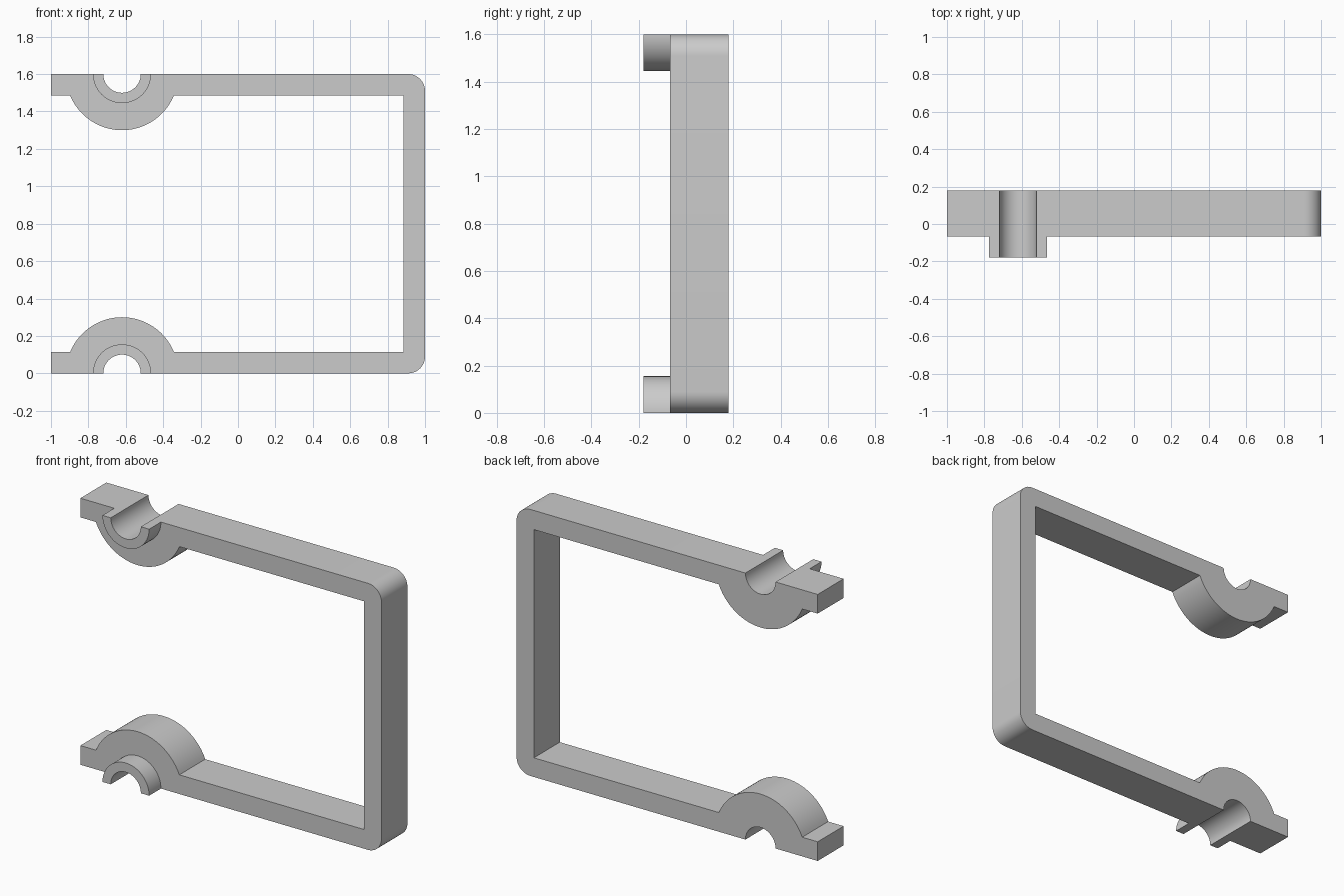
import bpy, bmesh, math

cube = bpy.data.objects.get("Cube")
if cube:
    bpy.data.objects.remove(cube, do_unlink=True)

HEIGHT = 1.6
BAR = 0.115                 # bar thickness
BACK, FRONT, COLLAR_FRONT = 0.179, -0.067, -0.179
BORE_X = -0.62
BORE_R, COLLAR_R, BOSS_R = 0.1, 0.155, 0.3
CORNER_R = 0.09

grey = bpy.data.materials.new("plain grey")
grey.use_nodes = True
grey.diffuse_color = (0.6, 0.6, 0.6, 1)
grey.node_tree.nodes["Principled BSDF"].inputs["Base Color"].default_value = (0.6, 0.6, 0.6, 1)


def arc(cx, cz, r, start, end, steps):
    """Points along an arc, angles in radians."""
    angles = [start + (end - start) * i / steps for i in range(steps + 1)]
    return [(cx + r * math.cos(a), cz + r * math.sin(a)) for a in angles]


def flip(points):
    """Mirror a profile from the lower arm to the upper arm."""
    return [(x, HEIGHT - z) for x, z in reversed(points)]


def extrude_profile(name, points, y0, y1):
    """Solid made by sweeping an x-z outline from y0 to y1."""
    bm = bmesh.new()
    face = bm.faces.new([bm.verts.new((x, y0, z)) for x, z in points])
    swept = bmesh.ops.extrude_face_region(bm, geom=[face], use_keep_orig=True)
    moved = [g for g in swept["geom"] if isinstance(g, bmesh.types.BMVert)]
    bmesh.ops.translate(bm, verts=moved, vec=(0, y1 - y0, 0))
    bmesh.ops.recalc_face_normals(bm, faces=bm.faces)
    mesh = bpy.data.meshes.new(name)
    bm.to_mesh(mesh)
    bm.free()
    mesh.materials.append(grey)
    obj = bpy.data.objects.new(name, mesh)
    bpy.context.collection.objects.link(obj)
    bpy.ops.object.select_all(action="DESELECT")
    obj.select_set(True)
    bpy.context.view_layer.objects.active = obj
    bpy.ops.object.shade_smooth_by_angle(angle=math.radians(30))
    return obj


# Bracket frame: two arms with half-round bosses, joined by an upright
rise = math.asin(BAR / BOSS_R)
bore = arc(BORE_X, 0, BORE_R, math.pi, 0, 32)
corner = arc(1 - CORNER_R, CORNER_R, CORNER_R, -math.pi / 2, 0, 12)
boss = arc(BORE_X, 0, BOSS_R, rise, math.pi - rise, 40)
outer = [(-1, 0)] + bore + corner
inner = [(1 - BAR, BAR)] + boss + [(-1, BAR)]
extrude_profile("bracket_frame", outer + flip(outer) + flip(inner) + inner, FRONT, BACK)

# Half-round collars standing out from the front of each boss
collar = bore + arc(BORE_X, 0, COLLAR_R, 0, math.pi, 40)
extrude_profile("lower_collar", collar, COLLAR_FRONT, FRONT)
extrude_profile("upper_collar", flip(collar), COLLAR_FRONT, FRONT)
